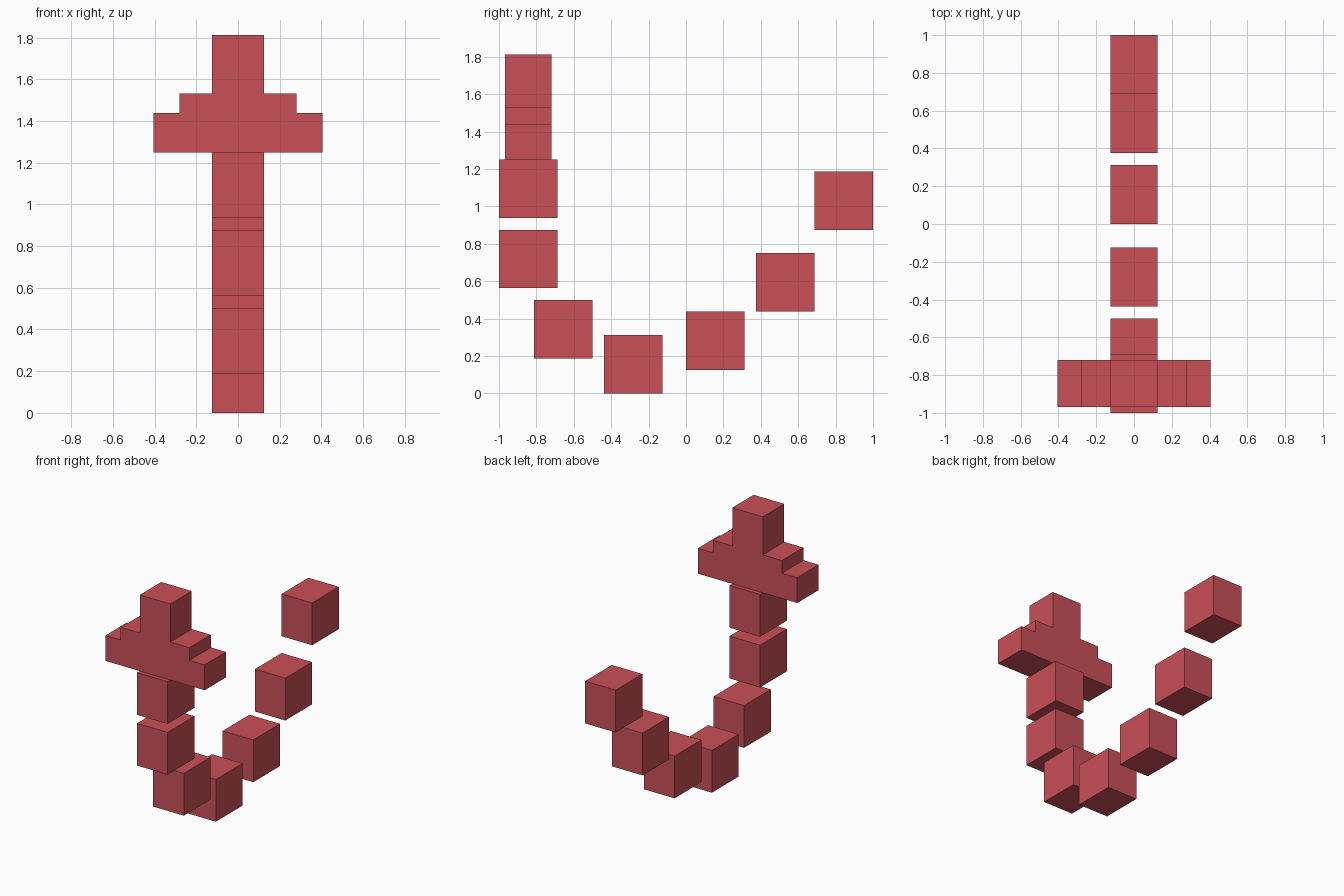
import bpy
import bmesh
from mathutils import Matrix, Vector

cube = bpy.data.objects.get("Cube")
if cube:
    bpy.data.objects.remove(cube, do_unlink=True)

# One flat red for everything
red = bpy.data.materials.new("muted_red")
red.use_nodes = True
colour = (0.59, 0.08, 0.097, 1)
red.diffuse_color = colour
red.node_tree.nodes["Principled BSDF"].inputs["Base Color"].default_value = colour


def add_object(name, bm):
    bmesh.ops.recalc_face_normals(bm, faces=bm.faces)
    mesh = bpy.data.meshes.new(name)
    bm.to_mesh(mesh)
    bm.free()
    mesh.materials.append(red)
    obj = bpy.data.objects.new(name, mesh)
    bpy.context.collection.objects.link(obj)
    return obj


# Chain of separate blocks, from the free end round to the head
LINK = Vector((0.25, 0.3125, 0.3125))
link_centres = [(0.844, 1.031), (0.531, 0.594), (0.156, 0.281), (-0.281, 0.156),
                (-0.656, 0.344), (-0.844, 0.719), (-0.844, 1.094)]
for i, (y, z) in enumerate(link_centres, 1):
    bm = bmesh.new()
    bmesh.ops.create_cube(bm, size=1, matrix=Matrix.Translation((0, y, z)) @ Matrix.Diagonal(LINK).to_4x4())
    add_object(f"chain_link_{i}", bm)

# Stepped head: mirrored half outline, extruded front to back
half = [(0.406, 1.25), (0.406, 1.4375), (0.281, 1.4375),
        (0.281, 1.531), (0.125, 1.531), (0.125, 1.8125)]
outline = half + [(-x, z) for x, z in reversed(half)]
bm = bmesh.new()
face = bm.faces.new([bm.verts.new((x, -0.969, z)) for x, z in outline])
result = bmesh.ops.extrude_face_region(bm, geom=[face])
moved = [v for v in result["geom"] if isinstance(v, bmesh.types.BMVert)]
bmesh.ops.translate(bm, verts=moved, vec=(0, 0.25, 0))
add_object("stepped_head", bm)
